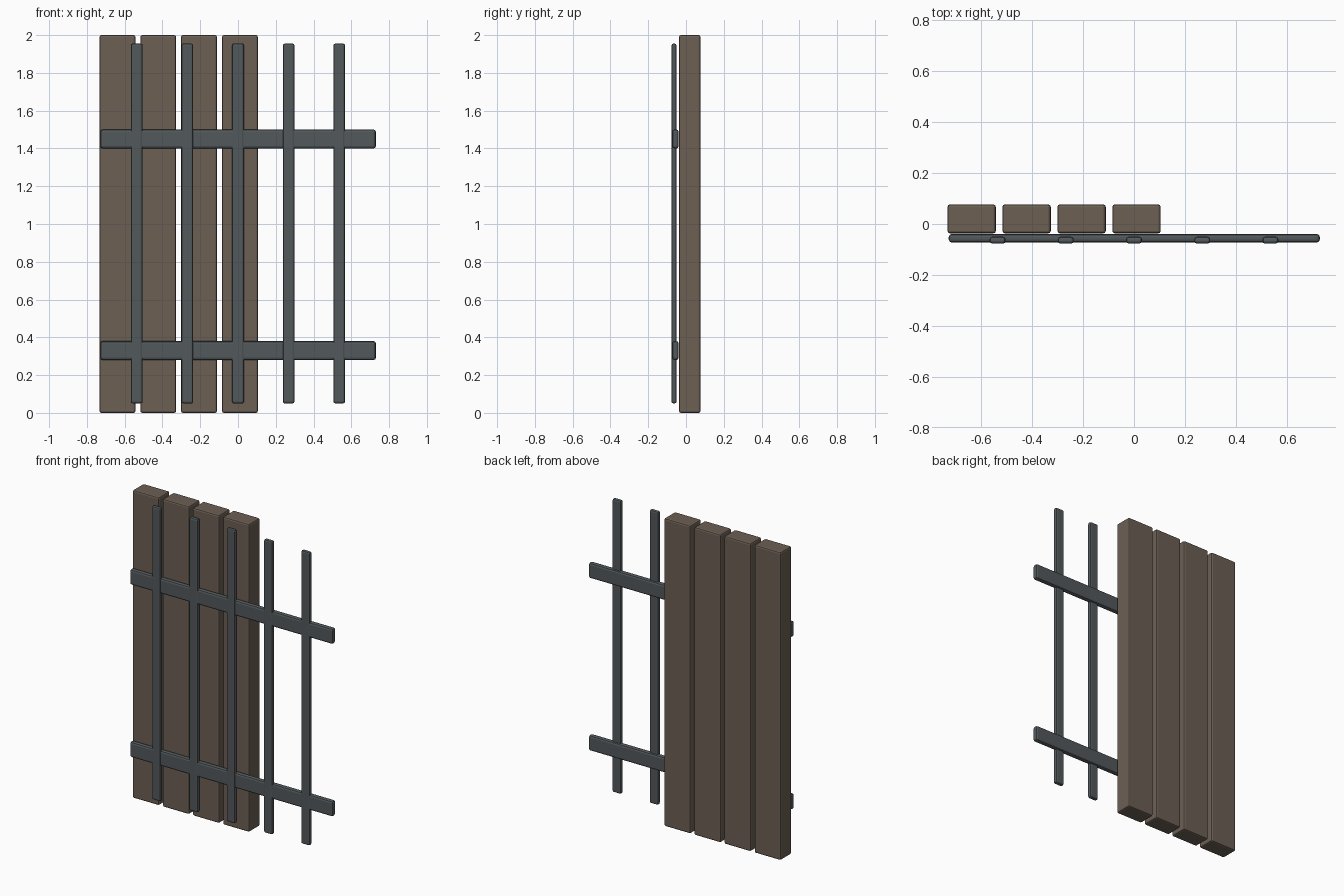
import bpy

if "Cube" in bpy.data.objects:
    bpy.data.objects.remove(bpy.data.objects["Cube"])

def material(name, color):
    m = bpy.data.materials.new(name)
    m.diffuse_color = color
    m.use_nodes = True
    m.node_tree.nodes["Principled BSDF"].inputs["Base Color"].default_value = m.diffuse_color
    return m

wood = material("weathered_wood", (0.15, 0.115, 0.088, 1))
iron = material("dark_iron", (0.085, 0.098, 0.105, 1))

def box(name, lo, hi, mat, bevel, segments=2):
    """Bevelled box between two opposite corners."""
    bpy.ops.mesh.primitive_cube_add(size=1, location=[(a + b) / 2 for a, b in zip(lo, hi)])
    ob = bpy.context.object
    ob.name = name
    ob.scale = [b - a for a, b in zip(lo, hi)]
    bpy.ops.object.transform_apply(location=False, rotation=False, scale=True)
    ob.data.materials.append(mat)
    mod = ob.modifiers.new("rounded_edges", 'BEVEL')
    mod.width = bevel
    mod.segments = segments
    return ob

# Wooden planks on the left half
for i in range(4):
    x = -0.733 + i * 0.216
    box(f"plank_{i + 1}", (x, -0.037, 0), (x + 0.19, 0.077, 2), wood, 0.01)

# Upright iron bars
for i in range(5):
    x = (i - 2) * 0.268
    box(f"upright_bar_{i + 1}", (x - 0.031, -0.077, 0.05), (x + 0.031, -0.050, 1.955), iron, 0.01)

# Horizontal iron rails
for name, z in (("lower_rail", 0.28), ("upper_rail", 1.40)):
    box(name, (-0.728, -0.073, z), (0.73, -0.039, z + 0.10), iron, 0.012)
